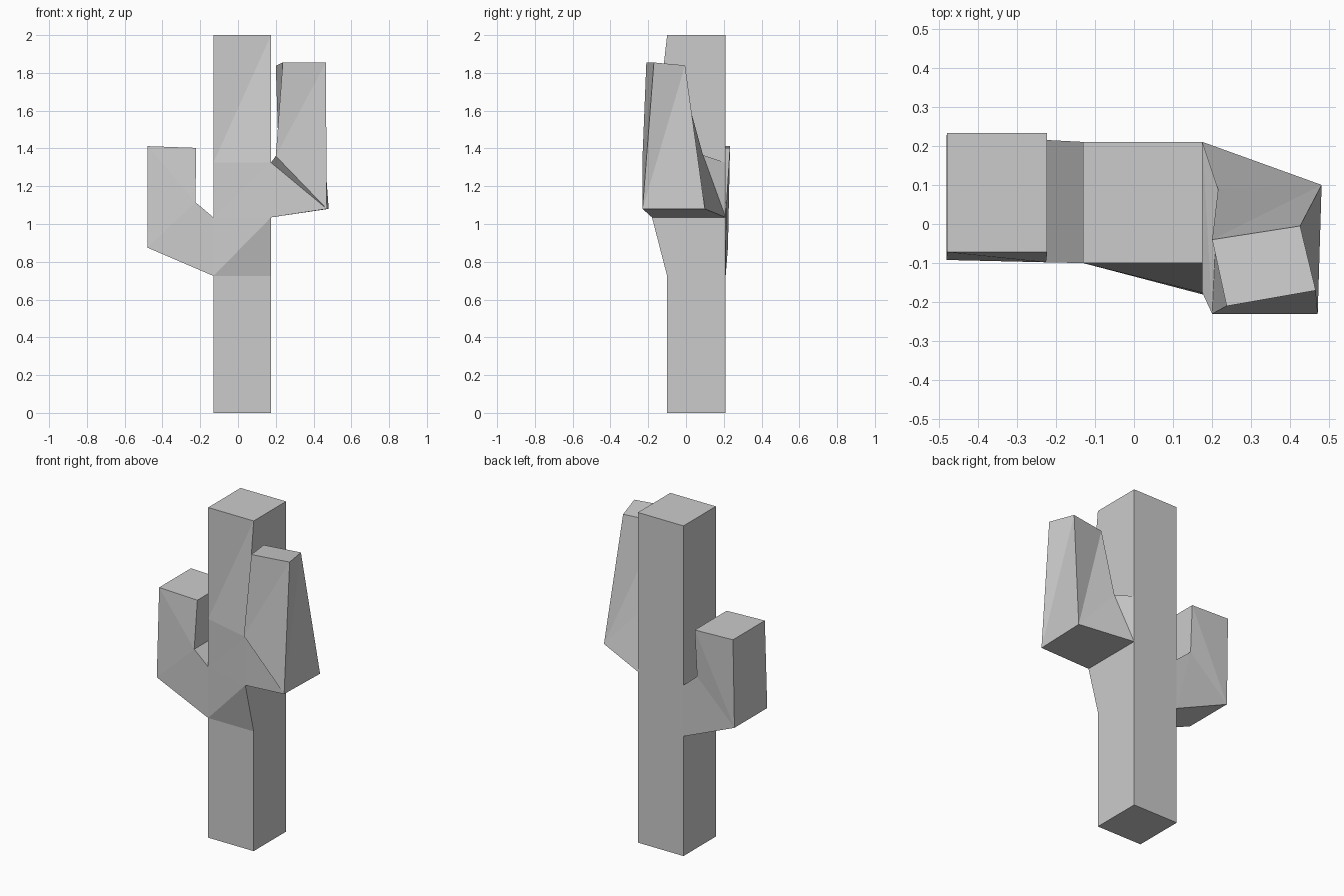
import bpy, bmesh

if "Cube" in bpy.data.objects:
    bpy.data.objects.remove(bpy.data.objects["Cube"])

bm = bmesh.new()


def ring(points):
    return [bm.verts.new(p) for p in points]


def skin(a, b, skip=()):
    # Join two four-sided rings with creased triangle pairs
    for i in range(4):
        if i not in skip:
            j = (i + 1) % 4
            bm.faces.new((a[i], a[j], b[j]))
            bm.faces.new((a[i], b[j], b[i]))


def trunk_ring(z, right_front_y=-0.1):
    return ring([(-0.13, -0.1, z), (0.175, right_front_y, z),
                 (0.175, 0.21, z), (-0.13, 0.21, z)])


def arm(base, elbow, tip):
    elbow, tip = ring(elbow), ring(tip)
    skin(base, elbow)
    skin(elbow, tip)
    bm.faces.new(tip)


# Trunk: square column bulging at the right shoulder, open where arms join
foot = trunk_ring(0)
low = trunk_ring(0.725)
mid = trunk_ring(1.035, -0.18)
high = trunk_ring(1.325, -0.176)
crown = trunk_ring(2)
skin(foot, low)
skin(low, mid, skip=(3,))
skin(mid, high, skip=(1,))
skin(high, crown)
bm.faces.new(foot)
bm.faces.new(crown)

# Right arm: twisted forward
arm([mid[1], mid[2], high[2], high[1]],
    [(0.47, -0.23, 1.08), (0.48, 0.10, 1.08), (0.215, 0.09, 1.365), (0.2, -0.23, 1.36)],
    [(0.465, -0.17, 1.855), (0.425, -0.005, 1.84), (0.2, -0.04, 1.838), (0.237, -0.21, 1.855)])

# Left arm: shorter and straighter
arm([low[0], low[3], mid[3], mid[0]],
    [(-0.48, -0.092, 0.875), (-0.48, 0.222, 0.875), (-0.225, 0.215, 1.115), (-0.225, -0.098, 1.115)],
    [(-0.478, -0.072, 1.412), (-0.478, 0.233, 1.412), (-0.222, 0.233, 1.403), (-0.222, -0.072, 1.403)])

bmesh.ops.recalc_face_normals(bm, faces=bm.faces[:])
mesh = bpy.data.meshes.new("cactus")
bm.to_mesh(mesh)
bm.free()
bpy.context.collection.objects.link(bpy.data.objects.new("cactus", mesh))
